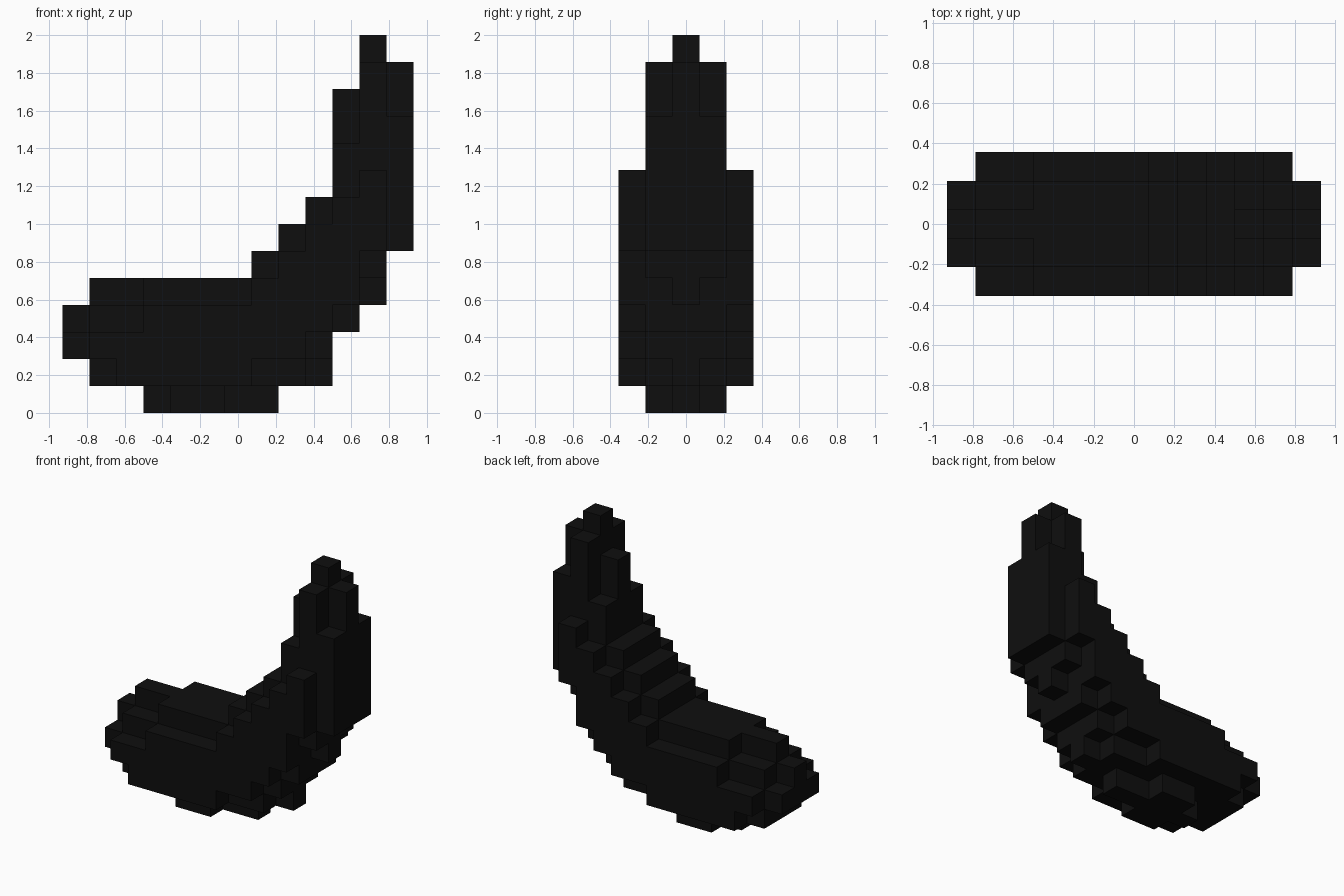
import bpy, bmesh, math
from mathutils import Vector

if "Cube" in bpy.data.objects:
    bpy.data.objects.remove(bpy.data.objects["Cube"])

U = 1 / 7          # cube size
X0, Y0 = -6.5, -0.5

# Height span (bottom, top) in cubes of each column along x, for the middle,
# inner and outer slices of the curved body
MIDDLE = ["2-4", "1-5", "1-5", "0-5", "0-5", "0-5", "0-5", "0-6",
          "1-7", "1-8", "3-12", "4-14", "6-13"]
INNER = ["2-3", "1-4", "1-4", "1-5", "0-5", "0-5", "1-5", "1-6",
         "1-7", "2-8", "3-10", "5-13", "6-11"]
OUTER = ["", "2-3", "1-3", "1-4", "1-4", "1-4", "1-4", "2-5",
         "2-6", "3-7", "4-8", "6-9", ""]

# Fill the cubes, mirrored in y
cells = set()
for k, rows in enumerate((MIDDLE, INNER, OUTER)):
    for i, span in enumerate(rows):
        if span:
            lo, hi = map(int, span.split("-"))
            for z in range(lo, hi):
                cells.update({(i, k, z), (i, -k, z)})

# Near-black material
mat = bpy.data.materials.new("near_black")
mat.diffuse_color = (0.0045, 0.0045, 0.0045, 1)
mat.use_nodes = True
mat.node_tree.nodes["Principled BSDF"].inputs["Base Color"].default_value = mat.diffuse_color

# Outer skin of the cubes
bm = bmesh.new()
verts = {}


def corner(p):
    if p not in verts:
        verts[p] = bm.verts.new(((p[0] + X0) * U, (p[1] + Y0) * U, p[2] * U))
    return verts[p]


for c in sorted(cells):
    for axis in range(3):
        a, b = (axis + 1) % 3, (axis + 2) % 3
        for side in (0, 1):
            n = list(c)
            n[axis] += 1 if side else -1
            if tuple(n) in cells:
                continue
            ring = []
            for da, db in ((0, 0), (1, 0), (1, 1), (0, 1)):
                p = list(c)
                p[axis] += side
                p[a] += da
                p[b] += db
                ring.append(corner(tuple(p)))
            bm.faces.new(ring if side else ring[::-1])

# Merge coplanar squares into larger flat faces
bmesh.ops.dissolve_limit(bm, angle_limit=math.radians(1),
                         verts=bm.verts[:], edges=bm.edges[:])
mesh = bpy.data.meshes.new("curved_body")
bm.to_mesh(mesh)
bm.free()
mesh.materials.append(mat)
bpy.context.collection.objects.link(bpy.data.objects.new("curved_body", mesh))
